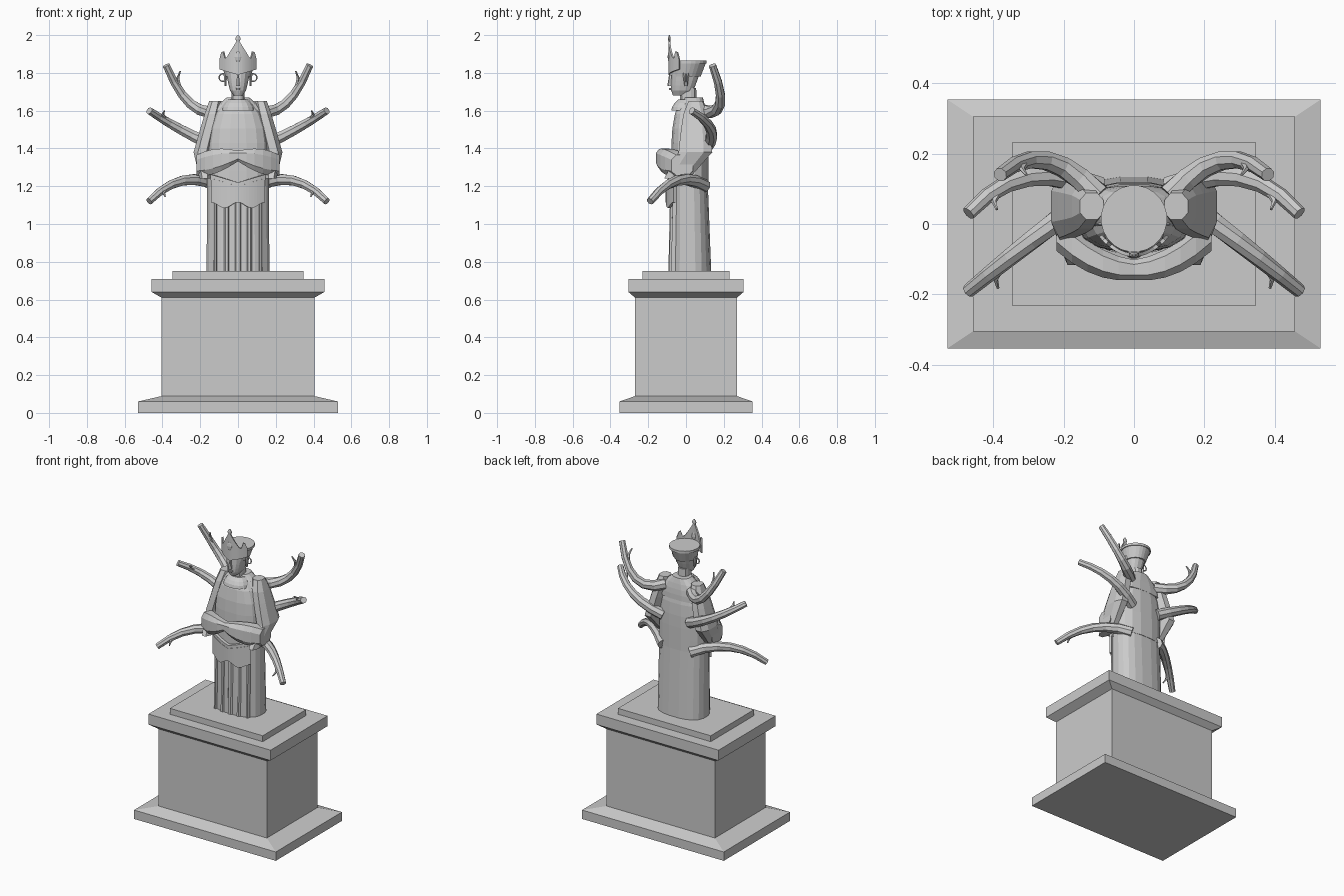
import bpy, bmesh, math
from mathutils import Vector

old_cube = bpy.data.objects.get("Cube")
if old_cube:
    bpy.data.objects.remove(old_cube)

stone = bpy.data.materials.new("grey stone")
stone.use_nodes = True
stone.diffuse_color = (0.6, 0.6, 0.6, 1)
stone.node_tree.nodes["Principled BSDF"].inputs["Base Color"].default_value = stone.diffuse_color


def finish(name, bm):
    """Turn a bmesh into a named stone object."""
    bmesh.ops.recalc_face_normals(bm, faces=bm.faces)
    mesh = bpy.data.meshes.new(name)
    bm.to_mesh(mesh)
    bm.free()
    mesh.materials.append(stone)
    obj = bpy.data.objects.new(name, mesh)
    bpy.context.scene.collection.objects.link(obj)
    return obj


def skin(name, rings, flip=1):
    """Join rings of points with quads and cap both ends."""
    bm = bmesh.new()
    loops = [[bm.verts.new((p[0] * flip, p[1], p[2])) for p in ring] for ring in rings]
    for low, high in zip(loops, loops[1:]):
        for i in range(len(low)):
            bm.faces.new((low[i - 1], low[i], high[i], high[i - 1]))
    bm.faces.new(loops[0])
    bm.faces.new(loops[-1])
    return finish(name, bm)


def oval(centre, a, b, sides, power=1.0):
    """Points of a rounded ring spanned by the half axes a and b."""
    def bulge(value):
        return math.copysign(abs(value) ** power, value)
    angles = [math.tau * (i + 0.5) / sides for i in range(sides)]
    return [Vector(centre) + Vector(a) * bulge(math.cos(angle)) + Vector(b) * bulge(math.sin(angle))
            for angle in angles]


def linear(t):
    return t


def hump(t):
    return math.sin(math.pi * t)


def loft(name, low, high, ease=linear, steps=1, sides=16, power=0.8, flip=1):
    """Blend level rings (centre x, y, z, half width, half depth); ease shapes the outline."""
    rings = []
    for i in range(steps + 1):
        t = i / steps
        centre = Vector(low[:3]).lerp(Vector(high[:3]), t)
        width, depth = Vector(low[3:]).lerp(Vector(high[3:]), ease(t))
        rings.append(oval(centre, (width, 0, 0), (0, depth, 0), sides, power))
    return skin(name, rings, flip)


def tube(name, path, thick, thin, sides, flip):
    """Sweep a tapering ring along a path."""
    rings = []
    last = len(path) - 1
    for i, point in enumerate(path):
        along = path[min(i + 1, last)] - path[max(i - 1, 0)]
        across = along.cross(Vector((0, 1, 0))).normalized()
        depth = across.cross(along).normalized()
        radius = thick + (thin - thick) * i / last
        rings.append(oval(point, across * radius, depth * radius, sides))
    return skin(name, rings, flip)


def sheet(name, half, front, bend, top, bottom, thickness):
    """Upright sheet bowed around the front, with its edges given as rules of x."""
    steps = 10
    bm = bmesh.new()
    pairs = []
    for i in range(-steps, steps + 1):
        x = half * i / steps
        y = front + bend * x * x
        pairs.append((bm.verts.new((x, y, top(abs(x)))), bm.verts.new((x, y, bottom(abs(x))))))
    for (top_a, low_a), (top_b, low_b) in zip(pairs, pairs[1:]):
        bm.faces.new((low_a, low_b, top_b, top_a))
    solid = finish(name, bm).modifiers.new("thickness", "SOLIDIFY")
    solid.thickness = thickness
    solid.offset = 0


def tier(name, bottom, top, low_half, high_half):
    """Rectangular pedestal tier, two thirds as deep as it is wide."""
    corners = ((-1, -1), (1, -1), (1, 1), (-1, 1))
    skin(name, [[(sx * half, sy * half * 2 / 3, z) for sx, sy in corners]
                for z, half in ((bottom, low_half), (top, high_half))])


# Pedestal
tier("pedestal_base", 0, .06, .53, .53)
tier("pedestal_base_slope", .06, .09, .53, .4)
tier("pedestal_block", .06, .64, .405, .405)
tier("pedestal_cornice_slope", .61, .64, .405, .457)
tier("pedestal_cornice", .64, .71, .457, .457)
tier("pedestal_step", .7, .75, .347, .347)

# Robe and torso
loft("robe_skirt", (0, .025, .74, .168, .11), (0, .02, 1.25, .165, .095), sides=20)
loft("torso", (0, .02, 1.2, .165, .1), (0, .02, 1.66, .06, .05), lambda t: t ** 5, 6)
loft("shoulder_cape", (0, .04, 1.53, .16, .07), (0, .04, 1.67, .06, .05), lambda t: t ** 2, 4)
loft("collar", (0, .005, 1.6, .09, .085), (0, .01, 1.66, .05, .05), lambda t: t ** 2, 3)

# Skirt folds, scalloped apron and sash
for i in range(-2, 3):
    x = .06 * i
    y = -.07 + x * x
    half = .02 - .005 * abs(i)
    loft("skirt_fold", (x, y, .74, half, .025), (x, y + .01, 1.2, half, .025), sides=8)
sheet("apron", .14, -.1, 2, lambda x: 1.2 + .3 * x,
      lambda x: 1.1 + .015 * math.cos(45 * x), .015)
sheet("waist_sash", .14, -.095, 2, lambda x: 1.22 + .3 * x, lambda x: 1.19 + .3 * x, .02)

# Neck, head and face
loft("neck", (0, .015, 1.6, .036, .045), (0, .01, 1.72, .036, .045), sides=12)
loft("head", (0, -.025, 1.68, .025, .045), (0, 0, 1.81, .064, .077), math.sqrt, 5)
loft("nose", (0, -.085, 1.73, .013, .014), (0, -.08, 1.79, .005, .01), sides=6)
loft("mouth", (0, -.075, 1.71, .018, .015), (0, -.075, 1.72, .018, .015), sides=8)

# Crown: flared cap with a pointed front plate
loft("crown_cap", (0, 0, 1.78, .068, .078), (0, .015, 1.85, .088, .09), sides=24, power=1)
loft("crown_rim", (0, .015, 1.85, .094, .095), (0, .015, 1.866, .094, .095), sides=24, power=1)
sheet("crown_plate", .095, -.088, 6,
      lambda x: max(1.98 - 1.7 * x, 1.93 - 4 * abs(x - .08)), lambda x: 1.79 + .3 * x, .01)
for part, base, tip, half in (("finial", 1.96, 2, .015), ("jewel", 1.85, 1.92, .02)):
    loft("crown_" + part, (0, -.088, base, .003, .003), (0, -.088, tip, half, half / 2),
         hump, 4, 8)

# Extra arms: shoulder, elbow pull and fingertip of each curve
ARMS = {
    "upper": ((.1, .08, 1.6), (.26, .25, 1.55), (.38, .14, 1.84)),
    "middle": ((.1, .1, 1.4), (.32, .2, 1.5), (.47, .03, 1.6)),
    "lower": ((.1, .1, 1.2), (.3, -.05, 1.3), (.47, -.19, 1.12)),
}
for flip, side in ((1, "left"), (-1, "right")):
    for level, points in ARMS.items():
        start, pull, end = map(Vector, points)

        def curve(t):
            return start.lerp(pull, t).lerp(pull.lerp(end, t), t)

        tube(f"{side}_{level}_arm", [curve(i / 6) for i in range(7)], .036, .02, 8, flip)
        tip = curve(.9) + Vector((-.05, -.02, (end.z - start.z) / 10))
        middle = curve(.8).lerp(tip, .5)
        tube(f"{side}_{level}_thumb", [curve(.7), middle, tip], .012, .004, 5, flip)

    # Hanging sleeves that meet at the clasped front
    shoulder = (.12, .05, 1.65, .035, .04)
    elbow = (.19, .05, 1.38, .048, .095)
    cuff = (.175, -.05, 1.24, .03, .07)
    loft(f"{side}_upper_sleeve", shoulder, elbow, math.sqrt, 4, 8, flip=flip)
    loft(f"{side}_hanging_cuff", elbow, cuff, linear, 2, 8, flip=flip)
    rings = []
    for i in range(6):
        t = i / 5
        centre = (.22 * t, -.13 + .11 * t * t, 1.36 - .05 * t)
        height = .03 + .04 * hump(.75 * t)
        rings.append(oval(centre, (0, .03 + .03 * t, 0), (0, 0, height), 8, .7))
    skin(f"{side}_forearm_sleeve", rings, flip)

    # Ear and hoop earring
    loft(f"{side}_ear", (.066, 0, 1.73, .005, .008), (.068, 0, 1.8, .01, .018),
         sides=6, flip=flip)
    bpy.ops.mesh.primitive_torus_add(major_radius=.02, minor_radius=.004, major_segments=12,
                                     minor_segments=5, location=(flip * .08, 0, 1.775),
                                     rotation=(math.pi / 2, 0, 0))
    hoop = bpy.context.object
    hoop.name = f"{side}_earring"
    hoop.data.materials.append(stone)
